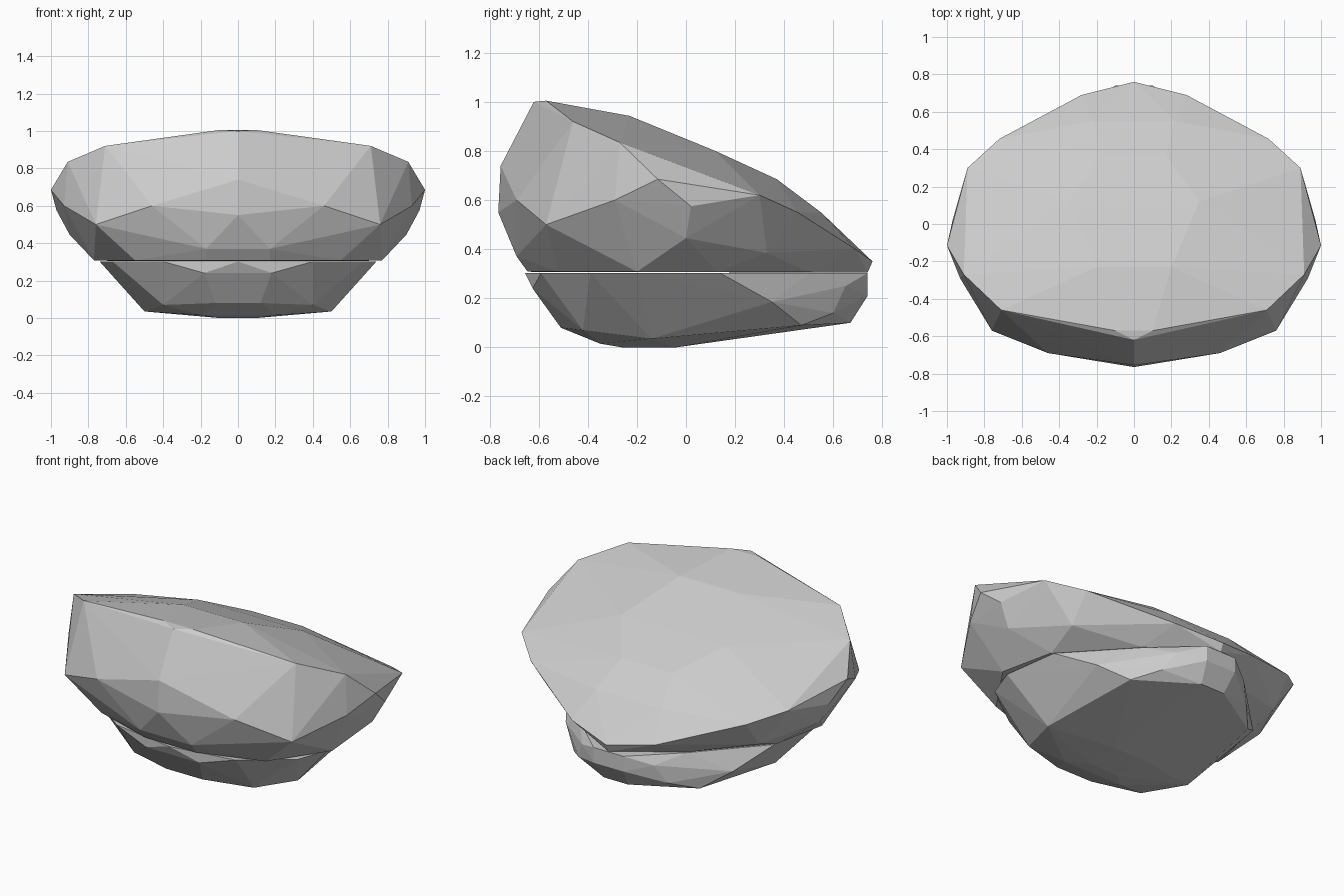
import bpy, bmesh


def faceted_stone(name, half_points):
    """Convex flat-faced solid from points on the right half, mirrored in x."""
    bm = bmesh.new()
    for x, y, z in half_points:
        bm.verts.new((x, y, z))
        if x > 0:
            bm.verts.new((-x, y, z))
    result = bmesh.ops.convex_hull(bm, input=bm.verts[:])
    loose = [v for v in bm.verts if not v.link_faces]
    bmesh.ops.delete(bm, geom=loose, context='VERTS')
    bmesh.ops.recalc_face_normals(bm, faces=bm.faces[:])
    mesh = bpy.data.meshes.new(name)
    bm.to_mesh(mesh)
    bm.free()
    obj = bpy.data.objects.new(name, mesh)
    bpy.context.collection.objects.link(obj)
    return obj


# Upper boulder: sloping crown, wide rim, bulging front, narrow underside
crown = [(.1, -.57, 1.005), (0, -.62, 1.0), (.2, -.23, .943),
         (.35, .12, .8), (.17, .37, .685), (.22, .55, .55)]
rim = [(.71, -.46, .92), (.91, -.27, .835), (1, -.115, .685),
       (.89, .3, .62), (.72, .455, .55), (.28, .69, .40), (0, .76, .35)]
belly = [(0, -.755, .74), (.46, -.69, .6), (0, -.765, .55), (.76, -.57, .5),
         (.93, -.29, .6), (.97, .02, .575), (.9, 0, .445), (.72, .33, .385),
         (.17, -.69, .37)]
underside = [(.17, -.645, .308), (.55, -.52, .308), (.77, -.2, .308),
             (.7, .13, .306), (.36, .5, .306), (0, .74, .305)]
faceted_stone("upper_boulder", crown + rim + belly + underside)

# Lower boulder: flat top, shallow tapered base
top = [(0, -.655, .302), (.4, -.59, .302), (.67, -.39, .302),
       (.74, -.2, .302), (.69, .14, .302), (.36, .5, .302), (.1, .74, .302)]
sides = [(.18, -.625, .24), (.56, .35, .185), (.24, .65, .25), (.1, .74, .21)]
base = [(.12, -.51, .08), (.4, -.42, .07), (.2, -.35, .015), (.5, -.14, .035),
        (.1, -.26, 0), (.1, -.04, 0), (.42, .47, .09), (.3, .6, .14),
        (.08, .67, .10)]
faceted_stone("lower_boulder", top + sides + base)
